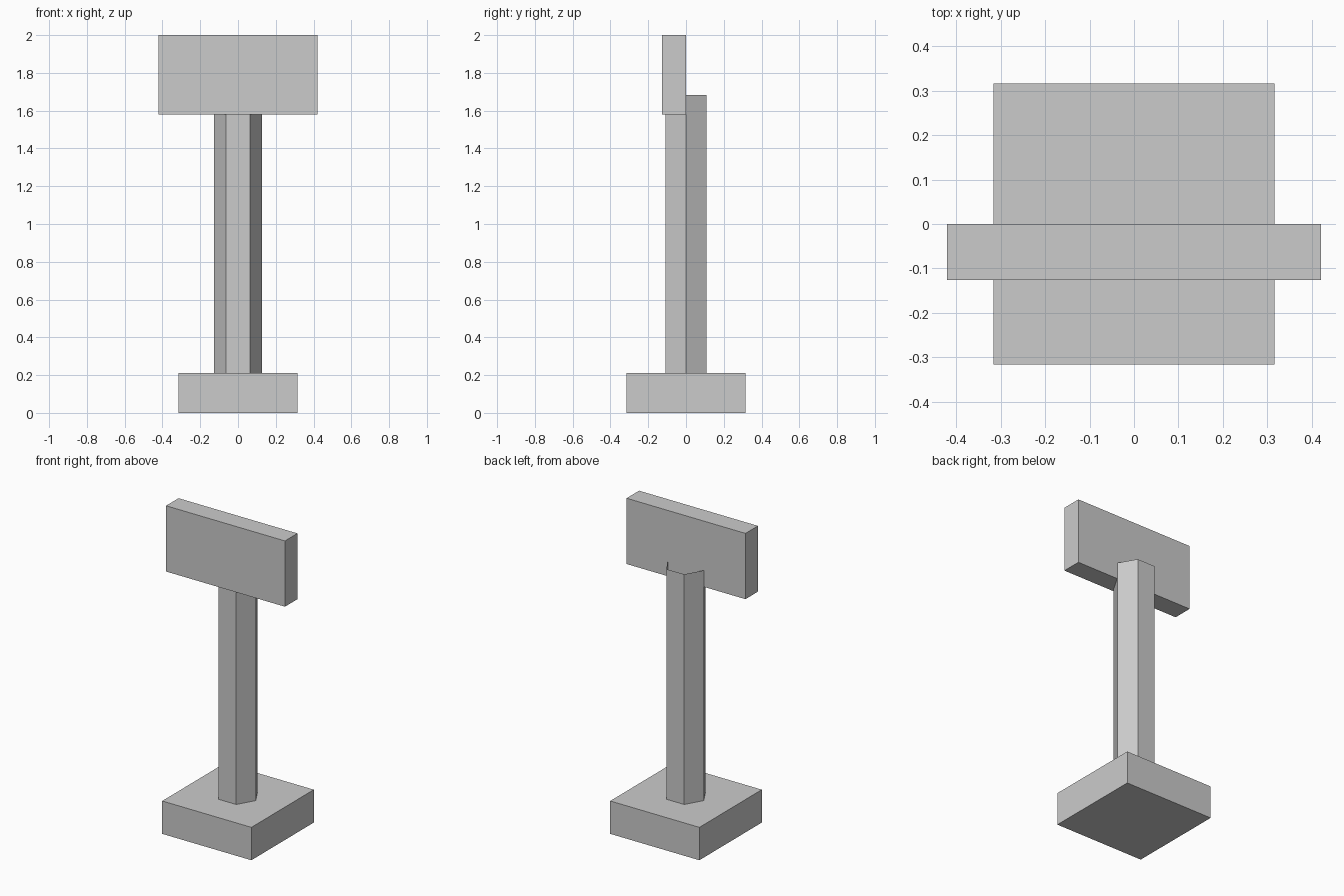
import bpy

if "Cube" in bpy.data.objects:
    bpy.data.objects.remove(bpy.data.objects["Cube"])

U = 2 / 19  # design unit: the whole sign is 19 units tall


def box(name, lo, hi):
    centre = [(a + b) / 2 * U for a, b in zip(lo, hi)]
    bpy.ops.mesh.primitive_cube_add(size=1, location=centre)
    ob = bpy.context.object
    ob.name = name
    ob.scale = [(b - a) * U for a, b in zip(lo, hi)]
    bpy.ops.object.transform_apply(location=False, rotation=False, scale=True)
    return ob


# Square foot
box("base", (-3, -3, 0), (3, 3, 2))

# Hexagonal hollow post, open at the top, corners on the x axis
bpy.ops.mesh.primitive_cylinder_add(vertices=6, radius=1.2 * U, depth=14 * U,
                                    end_fill_type='NOTHING',
                                    location=(0, 0, 9 * U),
                                    rotation=(0, 0, 1.5707963))
bpy.context.object.name = "post"

# Sign board fixed to the front half of the post
box("sign_board", (-4, -1.2, 15), (4, 0, 19))
